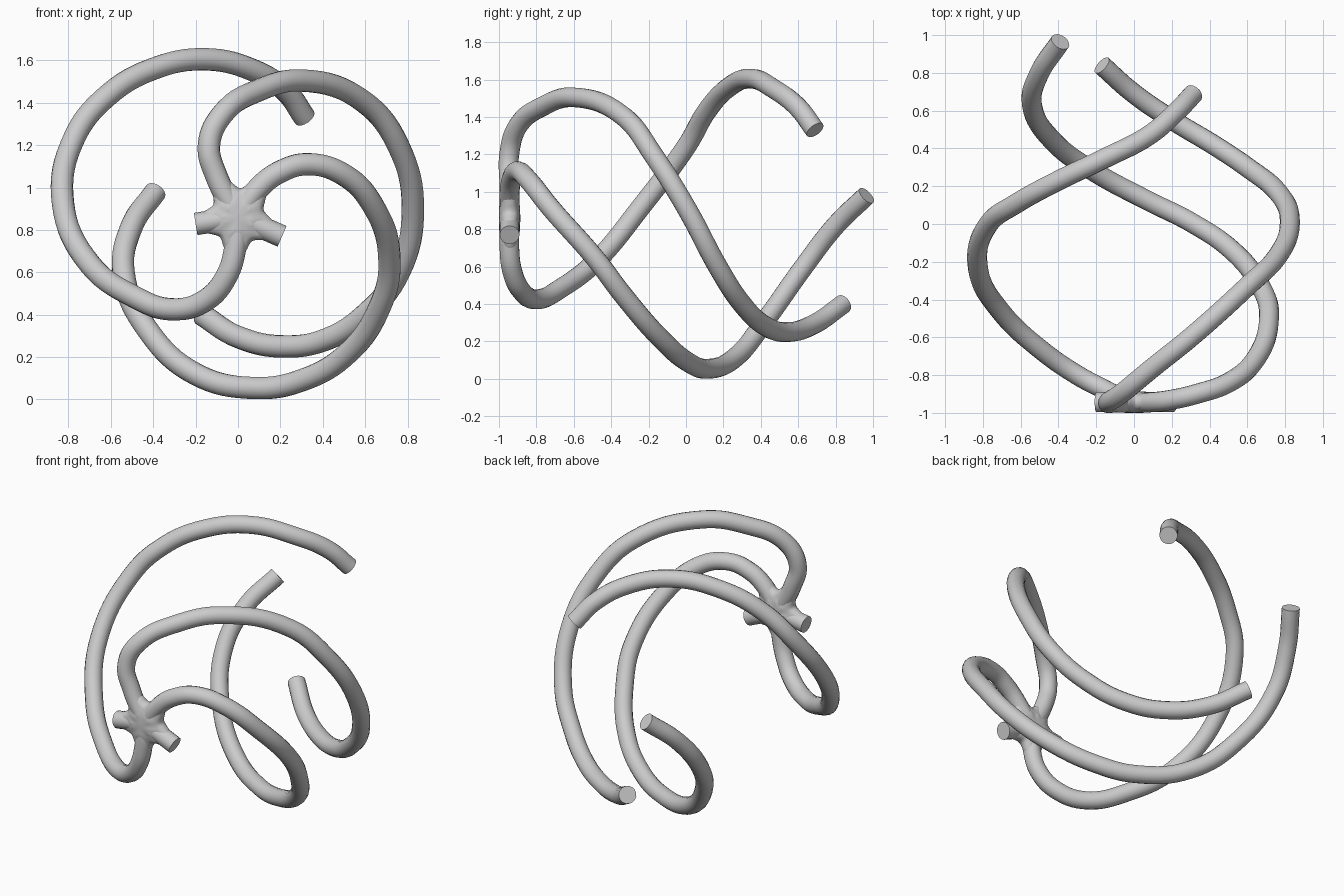
import bpy, bmesh
from mathutils import Vector

if "Cube" in bpy.data.objects:
    bpy.data.objects.remove(bpy.data.objects["Cube"])

R = 0.053
HUB = Vector((0, -0.943, 0.86))


def tube(name, pts):
    """Round capped tube running smoothly through the points."""
    cu = bpy.data.curves.new(name, 'CURVE')
    cu.dimensions = '3D'
    cu.bevel_depth = R
    cu.bevel_resolution = 6
    cu.resolution_u = 8
    cu.use_fill_caps = True
    sp = cu.splines.new('BEZIER')
    sp.bezier_points.add(len(pts) - 1)
    for b, p in zip(sp.bezier_points, pts):
        b.co = p
        b.handle_left_type = b.handle_right_type = 'AUTO'
    sp.use_smooth = True
    ob = bpy.data.objects.new(name, cu)
    bpy.context.collection.objects.link(ob)
    return ob


# Three winding arms
upper_arm = [HUB, (-0.10, -0.945, 1.05), (-0.137, -0.945, 1.2), (-0.07, -0.90, 1.35),
             (0.1, -0.76, 1.46), (0.3, -0.6, 1.505), (0.6, -0.33, 1.40), (0.76, -0.17, 1.19),
             (0.825, 0.01, 0.9), (0.76, 0.17, 0.6), (0.6, 0.3, 0.4), (0.42, 0.42, 0.285),
             (0.22, 0.54, 0.25), (0.0, 0.69, 0.295), (-0.17, 0.84, 0.40)]
right_arm = [HUB, (0.1, -0.943, 1.0), (0.2, -0.93, 1.075), (0.33, -0.9, 1.11),
             (0.5, -0.84, 1.06), (0.64, -0.72, 0.91), (0.715, -0.49, 0.65), (0.67, -0.33, 0.44),
             (0.52, -0.14, 0.22), (0.3, 0.01, 0.09), (0.08, 0.12, 0.054), (-0.2, 0.27, 0.12),
             (-0.42, 0.43, 0.32), (-0.54, 0.63, 0.6), (-0.5, 0.8, 0.82), (-0.39, 0.965, 0.98)]
lower_arm = [HUB, (-0.012, -0.945, 0.72), (-0.055, -0.93, 0.58), (-0.15, -0.88, 0.47),
             (-0.3, -0.8, 0.425), (-0.5, -0.66, 0.49), (-0.7, -0.47, 0.64), (-0.825, -0.24, 0.92),
             (-0.77, 0.0, 1.24), (-0.62, 0.11, 1.43), (-0.4, 0.23, 1.56), (-0.15, 0.35, 1.605),
             (0.08, 0.47, 1.55), (0.23, 0.6, 1.45), (0.315, 0.69, 1.33)]
tube("upper_arm", upper_arm)
tube("right_arm", right_arm)
tube("lower_arm", lower_arm)

# Two short cut-off stubs
left_end = Vector((-0.2, -0.943, 0.828))
right_end = Vector((0.208, -0.943, 0.77))
tube("left_stub", [HUB, left_end])
tube("right_stub", [HUB, right_end])

# Hub: flared roots fused and smoothed into fillets
bm = bmesh.new()
for tip in (upper_arm[1], right_arm[1], lower_arm[1], left_end, right_end):
    d = Vector(tip) - HUB
    d.y = 0
    d = d.normalized() * 0.17
    made = bmesh.ops.create_cone(bm, cap_ends=True, segments=20,
                                 radius1=0.115, radius2=0.048, depth=0.17)
    rot = d.to_track_quat('Z', 'Y')
    for v in made["verts"]:
        v.co = rot @ v.co + d / 2
        # keep the web as thin as the tubes, front to back
        v.co.y = max(-0.058, min(0.058, v.co.y * 0.8))
        v.co += HUB
me = bpy.data.meshes.new("hub")
bm.to_mesh(me)
bm.free()
hub = bpy.data.objects.new("hub", me)
bpy.context.collection.objects.link(hub)
rm = hub.modifiers.new("fuse", 'REMESH')
rm.mode = 'VOXEL'
rm.voxel_size = 0.009
rm.use_smooth_shade = True
sm = hub.modifiers.new("fillet", 'SMOOTH')
sm.factor = 0.5
sm.iterations = 12
